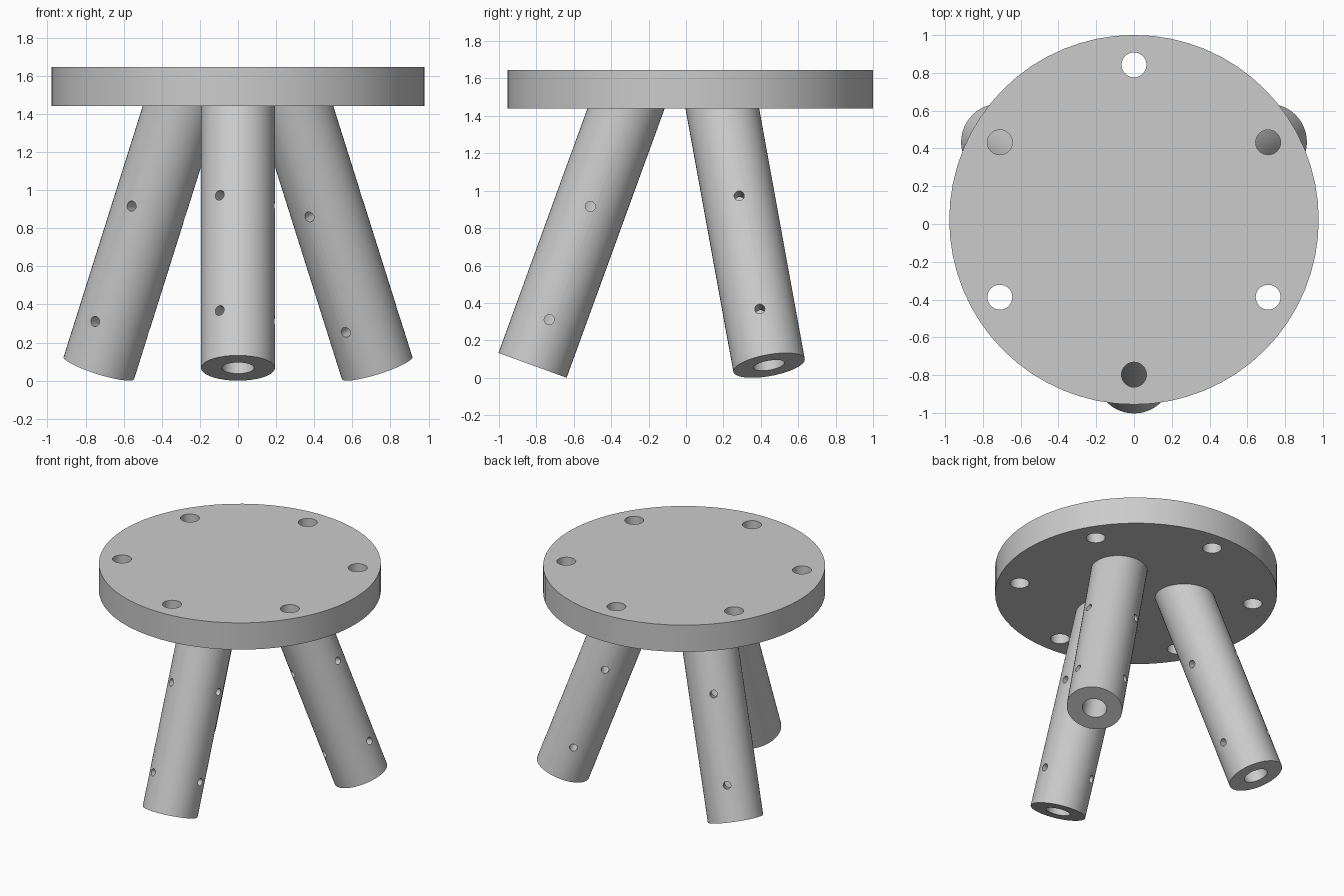
import bpy, bmesh
from math import radians, cos, sin
from mathutils import Matrix, Vector

cube = bpy.data.objects.get("Cube")
if cube:
    bpy.data.objects.remove(cube, do_unlink=True)

CENTER_Y = 0.0225
SEAT_BOTTOM, SEAT_TOP, SEAT_R = 1.44, 1.645, 0.978
LEG_R, BORE_R, SCREW_R, TILT = 0.194, 0.085, 0.027, radians(20)
FOOT_Z = LEG_R * sin(TILT)

grey = bpy.data.materials.new("light grey")
grey.use_nodes = True
grey.diffuse_color = (0.6, 0.6, 0.6, 1)
grey.node_tree.nodes["Principled BSDF"].inputs["Base Color"].default_value = (0.6, 0.6, 0.6, 1)


def add_object(name, mesh):
    obj = bpy.data.objects.new(name, mesh)
    bpy.context.collection.objects.link(obj)
    return obj


def cylinder(name, start, end, radius, sides):
    """Closed cylinder between two points."""
    start, end = Vector(start), Vector(end)
    axis = end - start
    turn = axis.to_track_quat('Z', 'Y').to_matrix().to_4x4()
    mesh = bpy.data.meshes.new(name)
    bm = bmesh.new()
    bmesh.ops.create_cone(bm, cap_ends=True, segments=sides, radius1=radius, radius2=radius,
                          depth=axis.length,
                          matrix=Matrix.Translation((start + end) / 2) @ turn)
    bm.to_mesh(mesh)
    bm.free()
    mesh.materials.append(grey)
    return add_object(name, mesh)


def activate(obj):
    bpy.ops.object.select_all(action='DESELECT')
    obj.select_set(True)
    bpy.context.view_layer.objects.active = obj


def drill(obj, start, end, radius, sides):
    """Cut a round hole through an object."""
    cutter = cylinder("cutter", start, end, radius, sides)
    cutter.hide_render = True
    mod = obj.modifiers.new("drill", 'BOOLEAN')
    mod.operation, mod.solver, mod.object = 'DIFFERENCE', 'EXACT', cutter
    activate(obj)
    bpy.ops.object.modifier_apply(modifier=mod.name)
    bpy.data.objects.remove(cutter, do_unlink=True)


def smooth(obj):
    activate(obj)
    bpy.ops.object.shade_smooth_by_angle(angle=radians(30))


# Round seat with a ring of six holes
seat = cylinder("seat", (0, CENTER_Y, SEAT_BOTTOM), (0, CENTER_Y, SEAT_TOP), SEAT_R, 64)
for i in range(6):
    a = radians(30 + 60 * i)
    x, y = 0.82 * cos(a), CENTER_Y + 0.82 * sin(a)
    drill(seat, (x, y, SEAT_BOTTOM - 0.1), (x, y, SEAT_TOP + 0.1), 0.066, 32)
smooth(seat)

# Tubular leg, drilled upright: central bore and two rings of three screw holes
leg = cylinder("front_leg", (0, 0, 0), (0, 0, 1.7), LEG_R, 48)
drill(leg, (0, 0, -0.1), (0, 0, 1.8), BORE_R, 32)
for height in (0.26, 0.904):
    for angle in (90, 210, 330):
        a = radians(angle)
        drill(leg, (0, 0, height), (0.3 * cos(a), 0.3 * sin(a), height), SCREW_R, 20)

# Splay the legs around the seat and trim them flush under it
base = leg.data
bpy.data.objects.remove(leg, do_unlink=True)
splay = Matrix.Translation((0.843, 0, FOOT_Z)) @ Matrix.Rotation(-TILT, 4, 'Y')
for name, angle in (("front_leg", -90), ("back_left_leg", 30), ("back_right_leg", 150)):
    mesh = base.copy()
    mesh.name = name
    mesh.transform(Matrix.Translation((0, CENTER_Y, 0))
                   @ Matrix.Rotation(radians(angle), 4, 'Z') @ splay)
    bm = bmesh.new()
    bm.from_mesh(mesh)
    bmesh.ops.bisect_plane(bm, geom=bm.verts[:] + bm.edges[:] + bm.faces[:],
                           plane_co=(0, 0, SEAT_BOTTOM + 0.003), plane_no=(0, 0, 1),
                           clear_outer=True)
    bm.to_mesh(mesh)
    bm.free()
    smooth(add_object(name, mesh))
bpy.data.meshes.remove(base)
